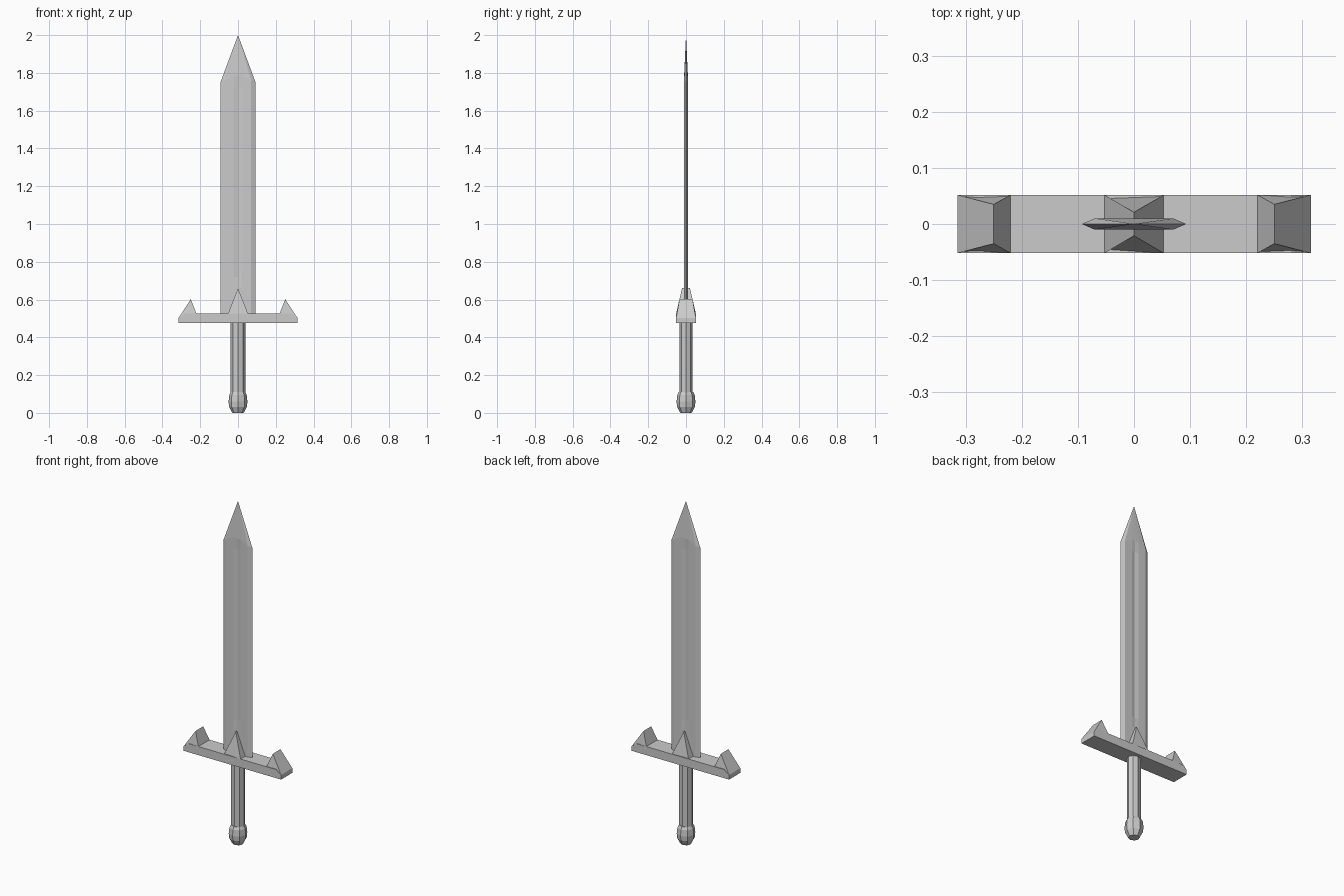
import bpy
import bmesh
from math import cos, sin, pi

cube = bpy.data.objects.get("Cube")
if cube:
    bpy.data.objects.remove(cube)

steel = bpy.data.materials.new("grey_steel")
steel.use_nodes = True
colour = (0.6, 0.6, 0.6, 1)
steel.diffuse_color = colour
steel.node_tree.nodes["Principled BSDF"].inputs["Base Color"].default_value = colour


def finish(name, bm):
    """Turn a bmesh into a flat-shaded object."""
    bmesh.ops.remove_doubles(bm, verts=bm.verts, dist=0.0001)
    bmesh.ops.recalc_face_normals(bm, faces=bm.faces)
    mesh = bpy.data.meshes.new(name)
    bm.to_mesh(mesh)
    bm.free()
    mesh.materials.append(steel)
    obj = bpy.data.objects.new(name, mesh)
    bpy.context.collection.objects.link(obj)
    return obj


def loft(name, rings, cap_end=True):
    """Skin a list of closed rings holding equal numbers of points."""
    bm = bmesh.new()
    loops = [[bm.verts.new(p) for p in ring] for ring in rings]
    for low, high in zip(loops, loops[1:]):
        for i in range(len(low)):
            j = (i + 1) % len(low)
            bm.faces.new((low[i], low[j], high[j], high[i]))
    bm.faces.new(loops[0])
    if cap_end:
        bm.faces.new(loops[-1])
    return finish(name, bm)


def turned(name, profile, depth=1.0, sides=8):
    """Faceted turned part from (radius, height) pairs."""
    return loft(name, [[(r * cos(2 * pi * i / sides), depth * r * sin(2 * pi * i / sides), z)
                        for i in range(sides)] for r, z in profile])


# Handle
turned("pommel", [(0.03, 0), (0.047, 0.032), (0.05, 0.06), (0.046, 0.095), (0.038, 0.11)])
turned("grip", [(0.039, 0.09), (0.039, 0.48)], depth=0.88)

# Crossguard bar, with its upper end edges sloping down
half = 0.052
bar = [(-0.315, 0.475), (0.315, 0.475), (0.315, 0.502), (0.28, 0.525),
       (-0.28, 0.525), (-0.315, 0.502)]
loft("crossguard", [[(x, y, z) for x, z in bar] for y in (-half, half)])


def spike(name, outer, outer_z, inner, peak, peak_z, ridge):
    """Wedge tapering from the guard's depth to a short ridge."""
    profile = [(outer, outer_z, half), (peak, peak_z, ridge),
               (inner, 0.525, half), (inner, 0.51, half), (outer, 0.49, half)]
    loft(name, [[(x, side * d, z) for x, z, d in profile] for side in (-1, 1)])


for side, label in ((1, "left"), (-1, "right")):
    spike(label + "_guard_spike", side * 0.315, 0.502, side * 0.22, side * 0.25, 0.602, 0.035)
spike("centre_guard_spike", -0.053, 0.525, 0.053, 0, 0.66, 0.021)


# Blade with bevelled edges, a shallow central groove and a tapered point
def section(z, groove, shoulder=0.0, rise=0.0):
    front = [(-0.093, 0, 0), (-0.07, 0.01, shoulder), (-0.022, 0.01, rise),
             (0, groove, rise), (0.022, 0.01, rise), (0.07, 0.01, shoulder)]
    return ([(x, -y, z + up) for x, y, up in front]
            + [(-x, y, z + up) for x, y, up in front])


tip = [(0, 0, 2)] * 12
bm_rings = [section(0.5, 0.01), section(0.66, 0.01), section(0.72, 0.006),
            section(1.72, 0.006), section(1.75, 0.01, 0.01, 0.035)]


def build_blade():
    bm = bmesh.new()
    loops = [[bm.verts.new(p) for p in ring] for ring in bm_rings]
    point = bm.verts.new(tip[0])
    for low, high in zip(loops, loops[1:]):
        for i in range(len(low)):
            j = (i + 1) % len(low)
            bm.faces.new((low[i], low[j], high[j], high[i]))
    last = loops[-1]
    for i in range(len(last)):
        bm.faces.new((last[i], last[(i + 1) % len(last)], point))
    bm.faces.new(loops[0])
    finish("blade", bm)


build_blade()
